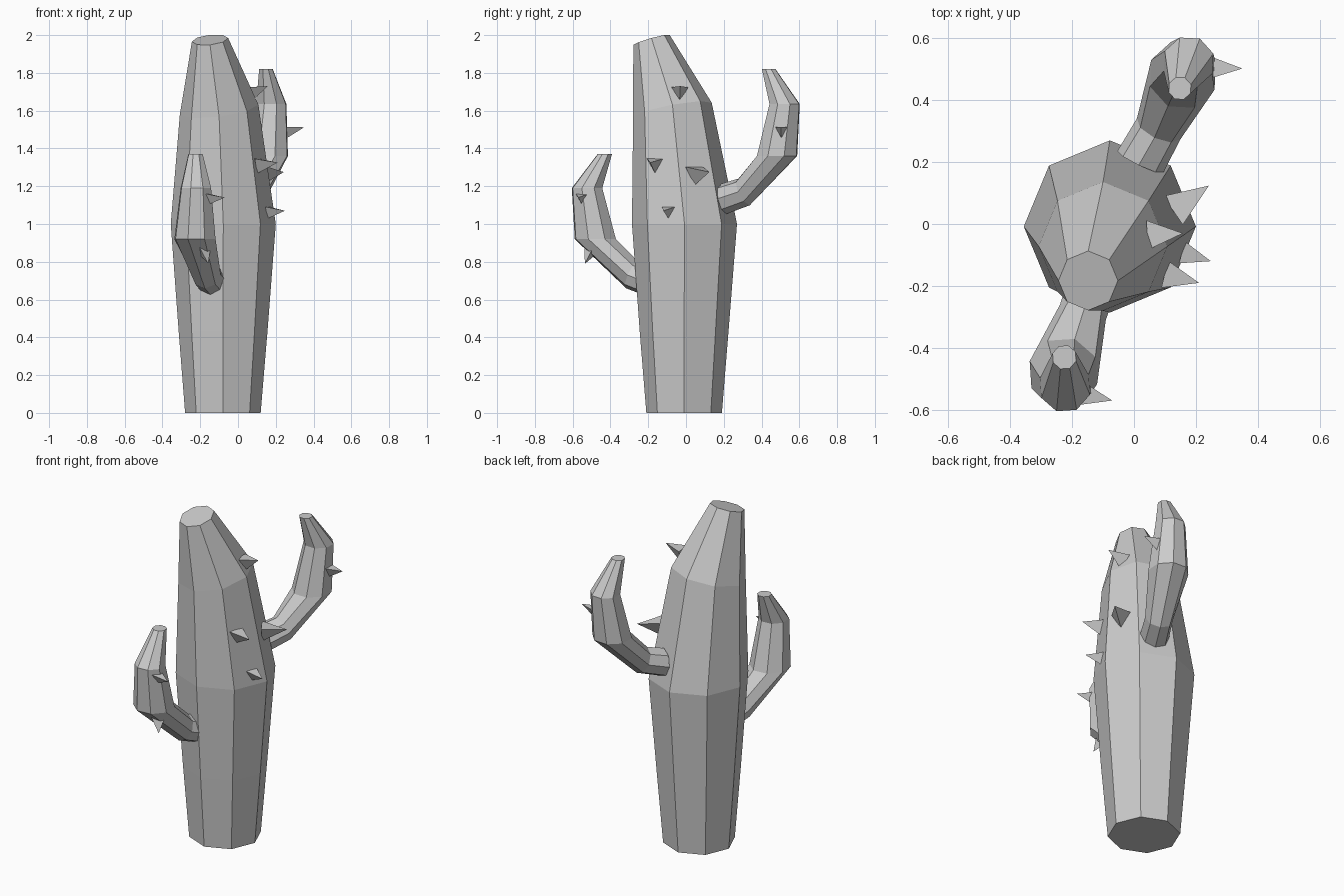
import bpy, bmesh
from math import sin, cos, radians, pi
from mathutils import Vector

if "Cube" in bpy.data.objects:
    bpy.data.objects.remove(bpy.data.objects["Cube"])

SIDES = 8
Z = Vector((0, 0, 1))


def loft(name, rings):
    """Skin a list of vertex rings into a capped, flat-shaded tube."""
    bm = bmesh.new()
    loops = [[bm.verts.new(p) for p in ring] for ring in rings]
    for a, b in zip(loops, loops[1:]):
        for i in range(len(a)):
            j = (i + 1) % len(a)
            bm.faces.new((a[i], a[j], b[j], b[i]))
    bm.faces.new(loops[0])
    bm.faces.new(loops[-1])
    bmesh.ops.recalc_face_normals(bm, faces=bm.faces)
    mesh = bpy.data.meshes.new(name)
    bm.to_mesh(mesh)
    bm.free()
    obj = bpy.data.objects.new(name, mesh)
    bpy.context.collection.objects.link(obj)
    return obj


def trunk_ring(x, y, z, r, slope_x, slope_y):
    pts = []
    for k in range(SIDES):
        dx, dy = r * cos(2 * pi * k / SIDES), r * sin(2 * pi * k / SIDES)
        pts.append((x + dx, y + dy, z + slope_x * dx + slope_y * dy))
    return pts


def arm_ring(centre, r, tilt, out):
    up = Z * cos(tilt) - out * sin(tilt)
    side = out.cross(Z)
    return [Vector(centre) + r * (cos(2 * pi * k / SIDES) * up + sin(2 * pi * k / SIDES) * side)
            for k in range(SIDES)]


def arm(name, direction, path):
    out = Vector((*direction, 0)).normalized()
    loft(name, [arm_ring(c, r, radians(t), out) for c, r, t in path])


def spike(name, base, tip, r=0.05):
    # three-sided pyramid aimed from base to tip, slightly sunk in
    base, tip = Vector(base), Vector(tip)
    d = (tip - base).normalized()
    side = d.cross(Z).normalized()
    down = d.cross(side)
    bm = bmesh.new()
    b = [bm.verts.new(base - d * 0.01 + r * (cos(2 * pi * k / 3) * down + sin(2 * pi * k / 3) * side))
         for k in range(3)]
    t = bm.verts.new(tip)
    bm.faces.new(b)
    for i in range(3):
        bm.faces.new((b[i], b[(i + 1) % 3], t))
    bmesh.ops.recalc_face_normals(bm, faces=bm.faces)
    mesh = bpy.data.meshes.new(name)
    bm.to_mesh(mesh)
    bm.free()
    bpy.context.collection.objects.link(bpy.data.objects.new(name, mesh))


# Trunk: swelling octagon that leans at the top
loft("trunk", [trunk_ring(*p) for p in (
    (-0.08, -0.01, 0.0, 0.2, 0, 0),
    (-0.079, -0.01, 0.43, 0.235, 0, 0),
    (-0.078, -0.008, 1.0, 0.278, 0, 0),
    (-0.10, -0.072, 1.605, 0.208, 0.13, 0.18),
    (-0.148, -0.183, 1.975, 0.096, 0.1, 0.28))])

# Arms: centre, radius and ring tilt along each bend
arm("front_arm", (-0.32, -0.95), (
    ((-0.13, -0.18, 0.69), 0.08, 8),
    ((-0.165, -0.285, 0.73), 0.078, 25),
    ((-0.228, -0.48, 0.92), 0.115, 90),
    ((-0.223, -0.524, 1.19), 0.085, 90),
    ((-0.225, -0.43, 1.37), 0.04, 90)))
arm("back_arm", (0.43, 0.9), (
    ((0.02, 0.2, 1.133), 0.082, 8),
    ((0.08, 0.308, 1.17), 0.078, 25),
    ((0.158, 0.482, 1.36), 0.113, 90),
    ((0.176, 0.522, 1.635), 0.085, 90),
    ((0.148, 0.438, 1.82), 0.038, 90)))

# Spikes: base centre, tip, base radius
for i, (base, tip, r) in enumerate((
        ((0.06, -0.035, 1.70), (0.158, -0.03, 1.73), 0.055),
        ((0.135, 0.05, 1.27), (0.242, 0.124, 1.275), 0.065),
        ((0.11, -0.165, 1.32), (0.21, -0.19, 1.325), 0.052),
        ((0.165, -0.095, 1.07), (0.248, -0.12, 1.07), 0.042),
        ((-0.16, -0.55, 1.14), (-0.07, -0.57, 1.14), 0.043),
        ((-0.182, -0.505, 0.855), (-0.158, -0.535, 0.79), 0.043),
        ((0.255, 0.505, 1.495), (0.35, 0.502, 1.512), 0.043))):
    spike(f"spike_{i + 1}", base, tip, r)
